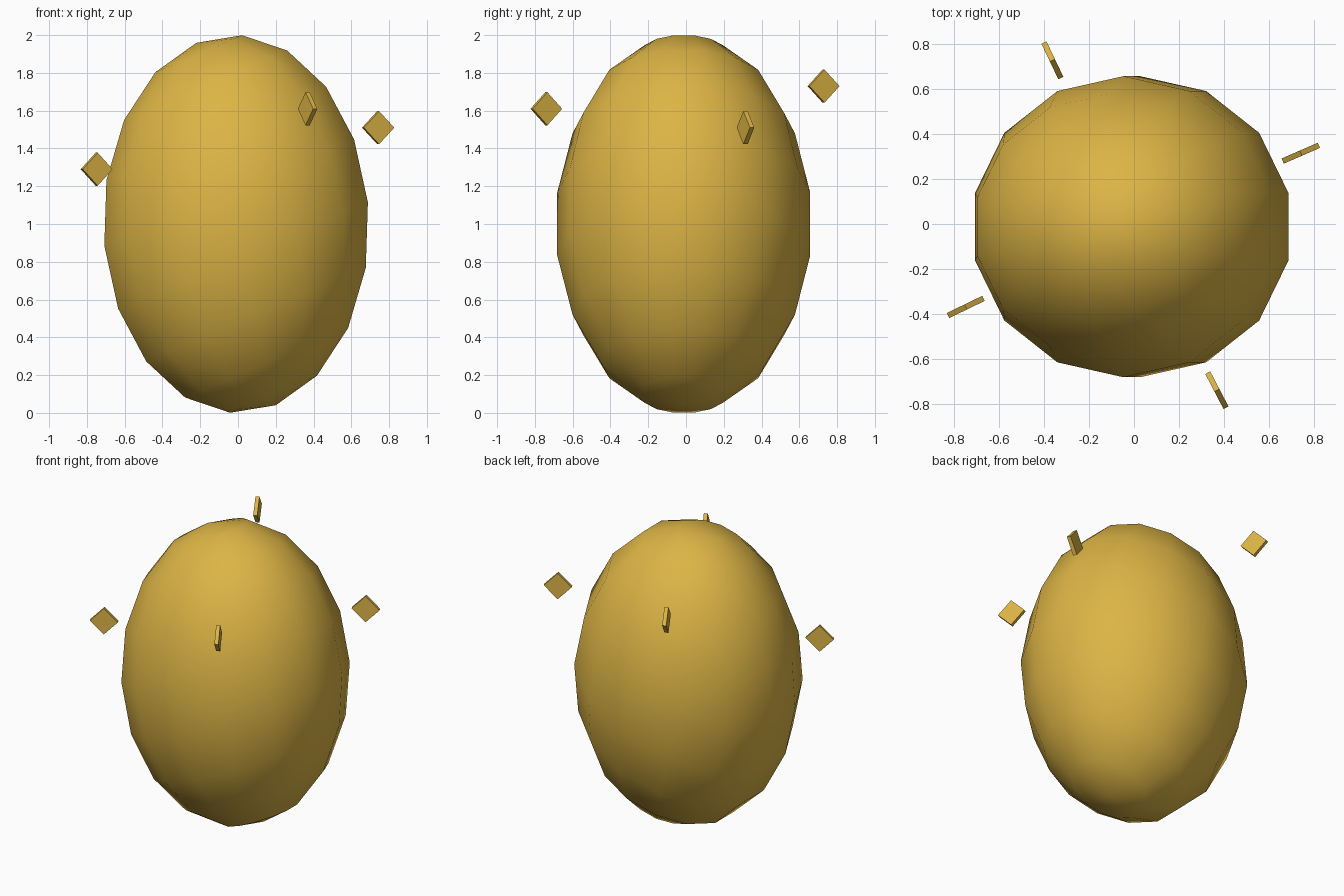
import bpy
import bmesh
from math import radians, cos, sin
from mathutils import Matrix, Vector

cube = bpy.data.objects.get("Cube")
if cube:
    bpy.data.objects.remove(cube, do_unlink=True)

gold = bpy.data.materials.new("gold")
gold.use_nodes = True
colour = (0.72, 0.46, 0.06, 1)
gold.diffuse_color = colour
gold.node_tree.nodes["Principled BSDF"].inputs["Base Color"].default_value = colour


def add_object(name, bm, smooth):
    """Turn a bmesh into a gold object."""
    for face in bm.faces:
        face.smooth = smooth
    mesh = bpy.data.meshes.new(name)
    bm.to_mesh(mesh)
    bm.free()
    mesh.materials.append(gold)
    obj = bpy.data.objects.new(name, mesh)
    bpy.context.collection.objects.link(obj)
    return obj


# Egg body: a tilted sphere stretched along the world axes
centre = Vector((-0.01, -0.012, 1.0))
stretch = Matrix.Diagonal((0.72, 0.68, 1.003, 1))
bm = bmesh.new()
bmesh.ops.create_uvsphere(
    bm, u_segments=14, v_segments=9, radius=1,
    matrix=Matrix.Translation(centre) @ stretch @ Matrix.Rotation(radians(-17), 4, "Y"))
add_object("egg_body", bm, True)

# Floating diamond plates, edge-on to the body
plates = {
    "left_plate": (23.5, 1.51),
    "back_plate": (115.5, 1.73),
    "right_plate": (205.8, 1.29),
    "front_plate": (297.5, 1.61),
}
for name, (angle, height) in plates.items():
    turn = radians(angle)
    place = Vector((centre.x + 0.82 * cos(turn), centre.y + 0.82 * sin(turn), height))
    bm = bmesh.new()
    bmesh.ops.create_cube(bm, size=1, matrix=(
        Matrix.Translation(place) @ Matrix.Rotation(turn, 4, "Z")
        @ Matrix.Rotation(radians(45), 4, "Y") @ Matrix.Diagonal((0.124, 0.025, 0.124, 1))))
    add_object(name, bm, False)
